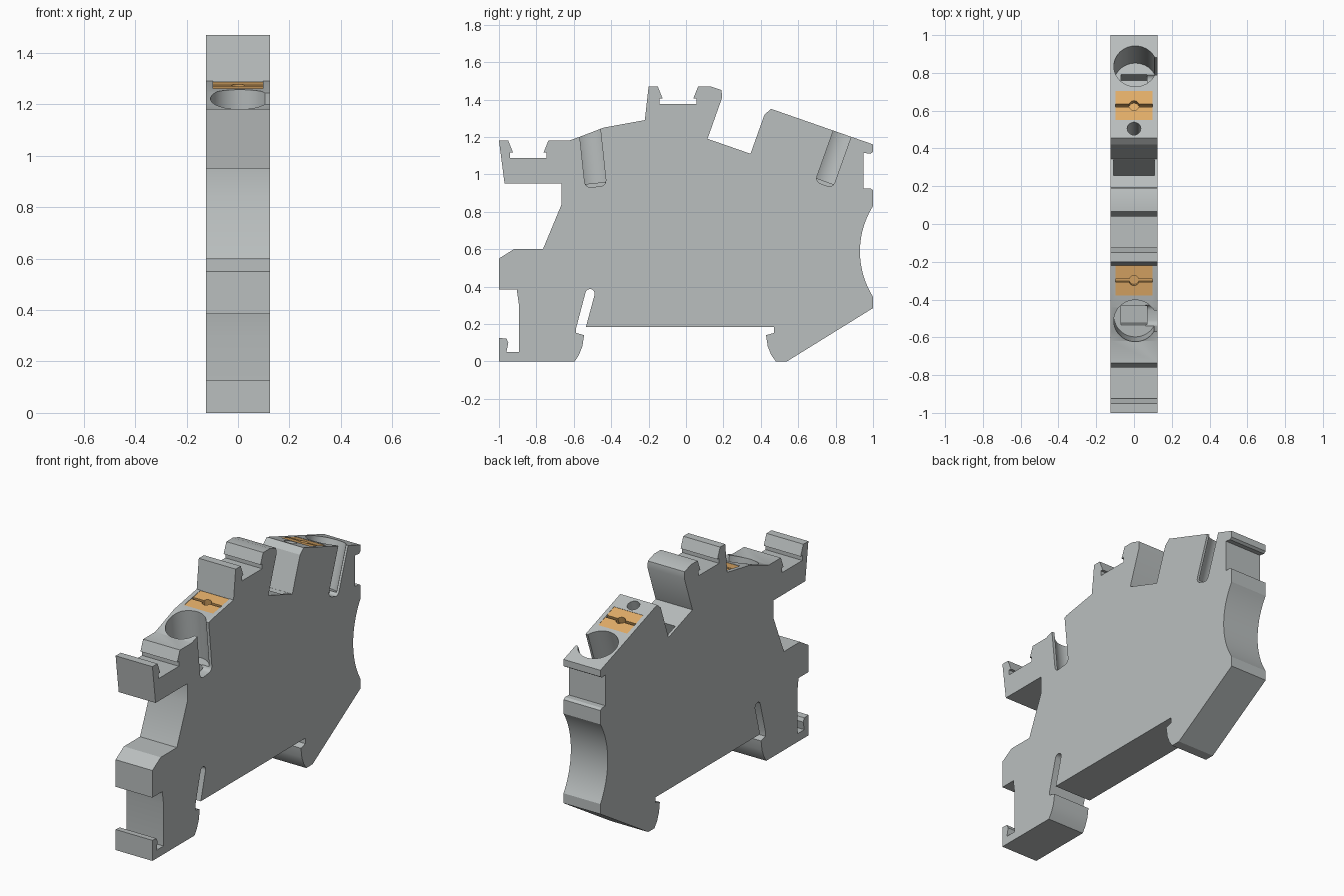
import bpy
import bmesh
import math
from mathutils import Matrix, Vector

if "Cube" in bpy.data.objects:
    bpy.data.objects.remove(bpy.data.objects["Cube"], do_unlink=True)

HALF_WIDTH = 0.124


def make_material(name, colour):
    material = bpy.data.materials.new(name)
    material.use_nodes = True
    material.diffuse_color = (*colour, 1)
    shader = material.node_tree.nodes["Principled BSDF"]
    shader.inputs["Base Color"].default_value = (*colour, 1)
    return material


grey = make_material("light grey plastic", (0.49, 0.52, 0.52))
orange = make_material("orange plastic", (0.76, 0.42, 0.14))


def finish(bm, name, material=None):
    bmesh.ops.recalc_face_normals(bm, faces=bm.faces)
    mesh = bpy.data.meshes.new(name)
    bm.to_mesh(mesh)
    bm.free()
    obj = bpy.data.objects.new(name, mesh)
    bpy.context.collection.objects.link(obj)
    if material:
        mesh.materials.append(material)
    return obj


def frame(y, z, tilt):
    """Local frame on a sloping top surface, local z pointing out of it."""
    return Matrix.Translation((0, y, z)) @ Matrix.Rotation(tilt, 4, "X")


def box(name, place, x_range, y_range, z_range, material=None, rounding=0):
    bm = bmesh.new()
    bmesh.ops.create_cube(bm, size=1)
    ranges = (x_range, y_range, z_range)
    size = Vector([high - low for low, high in ranges])
    centre = Vector([(high + low) / 2 for low, high in ranges])
    for v in bm.verts:
        v.co = v.co * size + centre
    if rounding:
        across = [e for e in bm.edges
                  if abs(e.verts[0].co.x - e.verts[1].co.x) > size.x / 2]
        bmesh.ops.bevel(bm, geom=across, offset=rounding, segments=4,
                        profile=0.5, affect="EDGES")
    bm.transform(place)
    return finish(bm, name, material)


def cylinder(name, place, x, radius, bottom, top, sides=48):
    bm = bmesh.new()
    bmesh.ops.create_cone(bm, cap_ends=True, segments=sides, radius1=radius,
                          radius2=radius, depth=top - bottom)
    bm.transform(place @ Matrix.Translation((x, 0, (top + bottom) / 2)))
    return finish(bm, name)


def cut(target, cutter):
    """Subtract the cutter, then discard it."""
    cutter.hide_render = True
    modifier = target.modifiers.new("cut", "BOOLEAN")
    modifier.operation = "DIFFERENCE"
    modifier.solver = "EXACT"
    modifier.object = cutter
    bpy.ops.object.select_all(action="DESELECT")
    bpy.context.view_layer.objects.active = target
    target.select_set(True)
    bpy.ops.object.modifier_apply(modifier=modifier.name)
    bpy.data.objects.remove(cutter, do_unlink=True)


def smooth(obj):
    bpy.ops.object.select_all(action="DESELECT")
    bpy.context.view_layer.objects.active = obj
    obj.select_set(True)
    bpy.ops.object.shade_smooth_by_angle(angle=math.radians(25))


# Side profile pieces, as (y, z) points
def marker_notch(y, z):
    """Undercut channel that holds a snap-in marker."""
    left = [(-0.108, 0.095), (-0.082, 0.03), (-0.098, 0.03), (-0.098, 0)]
    right = [(-a, b) for a, b in reversed(left)]
    return [(y + a, z + b) for a, b in left + right]


def arc(y, z, radius, start, end, steps):
    points = []
    for i in range(steps + 1):
        angle = math.radians(start + (end - start) * i / steps)
        points.append((y + radius * math.cos(angle), z + radius * math.sin(angle)))
    return points


front_arm = [(-0.97, 0.95), (-1, 1.182)] + marker_notch(-0.843, 1.087)
front_slope = [(-0.62, 1.182), (-0.57, 1.2), (-0.44, 1.25), (-0.22, 1.29)]
top_post = [(-0.2, 1.47)] + marker_notch(-0.043, 1.375)
top_post += [(0.13, 1.47), (0.19, 1.45), (0.193, 1.41), (0.115, 1.19)]
back_block = [(0.345, 1.11), (0.42, 1.32), (0.455, 1.35), (1, 1.16),
              (1, 1.12), (0.985, 1.11), (0.95, 1.115), (0.95, 0.925),
              (0.985, 0.925), (1, 0.915)]
finger_curve = arc(1.385, 0.588, 0.455, 147.8, 212.2, 24)
back_foot = [(1, 0.285), (0.54, 0), (0.48, 0), (0.455, 0.035), (0.437, 0.08),
             (0.428, 0.14), (0.47, 0.152), (0.47, 0.185)]
spring_slit = [(-0.535, 0.185)] + arc(-0.513, 0.362, 0.025, -14, 166, 8)
spring_slit += [(-0.587, 0.18), (-0.587, 0.152)]
front_foot = [(-0.545, 0.14), (-0.554, 0.08), (-0.572, 0.035), (-0.595, 0),
              (-1, 0), (-1, 0.125), (-0.96, 0.122), (-0.95, 0.1),
              (-0.96, 0.05), (-0.893, 0.05), (-0.893, 0.3), (-0.905, 0.385)]
front_step = [(-1, 0.385), (-1, 0.55), (-0.92, 0.6), (-0.765, 0.6),
              (-0.665, 0.84), (-0.665, 0.95)]
profile = (front_arm + front_slope + top_post + back_block + finger_curve
           + back_foot + spring_slit + front_foot + front_step)

# Housing: the profile extruded across the full width
bm = bmesh.new()
face = bm.faces.new([bm.verts.new((-HALF_WIDTH, y, z)) for y, z in profile])
extruded = bmesh.ops.extrude_face_region(bm, geom=[face])["geom"]
moved = [v for v in extruded if isinstance(v, bmesh.types.BMVert)]
bmesh.ops.translate(bm, verts=moved, vec=(2 * HALF_WIDTH, 0, 0))
housing = finish(bm, "housing", grey)

# Round wire entries, each with a window through the left wall
for y, z, tilt, half in ((-0.513, 1.222, 0.107, 0.057),
                         (0.835, 1.217, -0.343, 0.05)):
    place = frame(y, z, tilt)
    cut(housing, cylinder("entry_cutter", place, 0.007, 0.114, -0.27, 0.15))
    cut(housing, box("window_cutter", place, (0.06, 0.2), (-half, half),
                     (-0.29, 0.15), rounding=0.03))
    cut(housing, box("throat_cutter", place, (-0.07, 0.07), (-0.05, 0.05),
                     (-0.36, -0.2)))

# Test hole behind the back release lever
cut(housing, cylinder("test_cutter", frame(0.505, 1.332, -0.336), 0,
                      0.036, -0.2, 0.05, 24))

# Bridge pocket in the floor of the top gap
cut(housing, box("bridge_cutter", frame(0.3, 1.126, -0.343), (-0.108, 0.108),
                 (-0.045, 0.045), (-0.5, 0.05)))

# Orange release levers, set flush in recesses and slotted for a tool
for name, y, z, tilt in (("front_release_lever", -0.3, 1.275, 0.18),
                         ("back_release_lever", 0.628, 1.29, -0.336)):
    place = frame(y, z, tilt)
    span, reach = (-0.098, 0.098), (-0.081, 0.081)
    cut(housing, box("recess_cutter", place, span, reach, (-0.06, 0.012)))
    lever = box(name, place, span, reach, (-0.059, -0.002), orange)
    cut(lever, box("slot_cutter", place, (-0.2, 0.2), (-0.008, 0.008),
                   (-0.04, 0.05)))
    cut(lever, cylinder("tool_cutter", place, 0, 0.027, -0.04, 0.05, 16))

smooth(housing)
